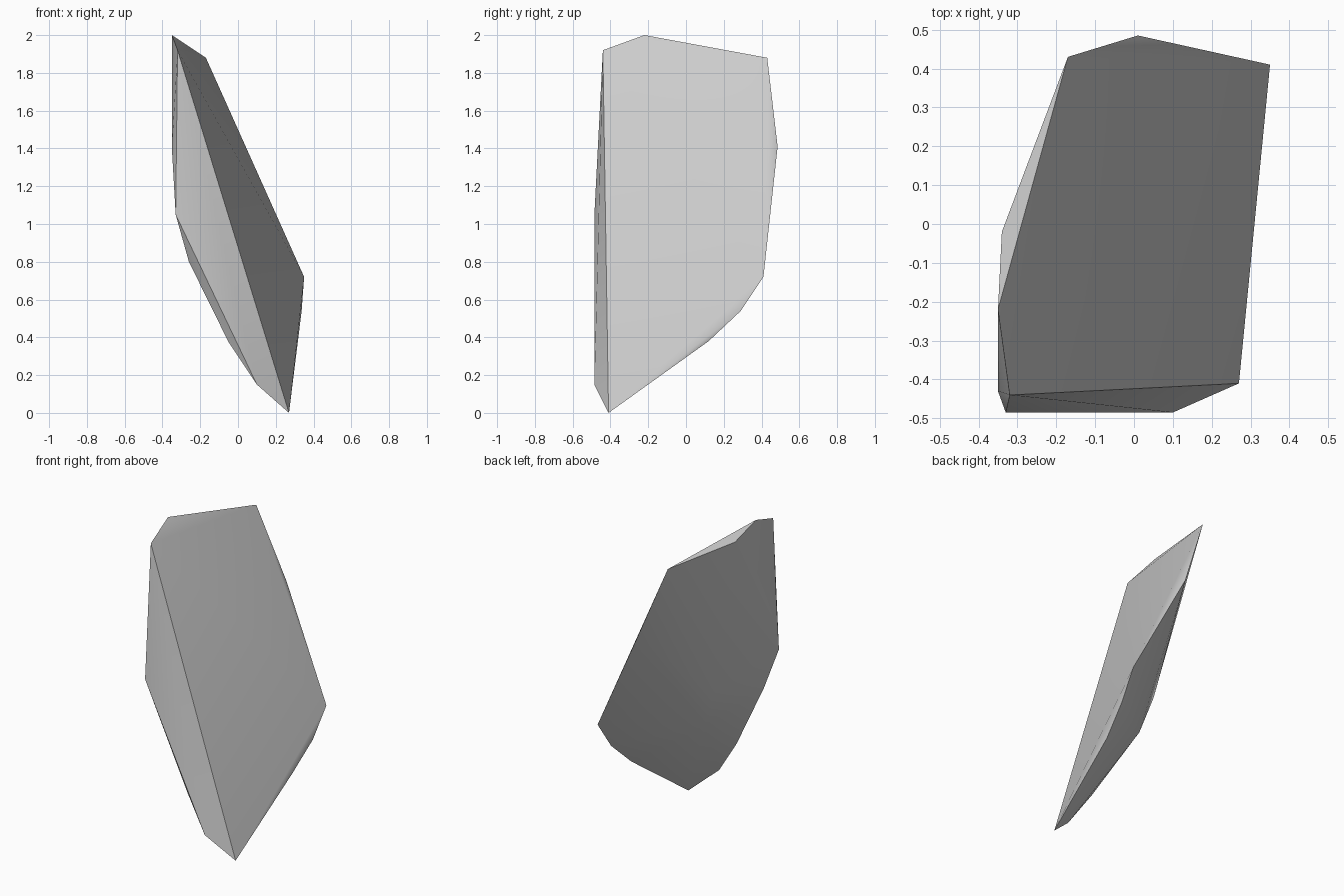
import bpy
import bmesh
import math

default_cube = bpy.data.objects.get("Cube")
if default_cube:
    bpy.data.objects.remove(default_cube, do_unlink=True)


def make_material(name, colour):
    material = bpy.data.materials.new(name)
    material.use_nodes = True
    material.diffuse_color = colour
    shader = material.node_tree.nodes["Principled BSDF"]
    shader.inputs["Base Color"].default_value = colour
    shader.inputs["Roughness"].default_value = 0.9
    return material


def make_hull(name, points, material):
    """Wrap a convex faceted solid around the given corner points."""
    bm = bmesh.new()
    corners = [bm.verts.new(point) for point in points]
    result = bmesh.ops.convex_hull(bm, input=corners)
    loose = {item for item in result["geom_interior"] + result["geom_unused"]
             if isinstance(item, bmesh.types.BMVert)}
    bmesh.ops.delete(bm, geom=list(loose), context="VERTS")
    bmesh.ops.recalc_face_normals(bm, faces=bm.faces)
    mesh = bpy.data.meshes.new(name)
    bm.to_mesh(mesh)
    bm.free()
    mesh.materials.append(material)
    shard = bpy.data.objects.new(name, mesh)
    bpy.context.collection.objects.link(shard)
    return shard


# Broad sloping face of the shard
broad_face = [
    (-.32, -.44, 1.92),
    (.27, -.41, 0),
    (.35, .41, .72),
    (-.17, .43, 1.88),
    (-.35, -.22, 2),
]

# Bevelled front edge
front_edge = [
    (.1, -.485, .15),
    (-.33, -.485, 1.05),
    (-.35, -.43, 1.4),
]

# Chipped lower edge and bulging far edge
outer_edges = [
    (.337, .29, .54),
    (.31, .12, .38),
    (.01, .485, 1.41),
]

# Rounded underside, fullest near its middle
underside = [
    (-.34, -.02, 1.93),
    (-.26, -.43, .8),
    (-.05, -.45, .375),
    (-.092, -.06, .65),
    (-.175, -.03, .9),
]

grey_stone = make_material("grey stone", (.6, .6, .6, 1))
shard = make_hull("rock_shard",
                  broad_face + front_edge + outer_edges + underside,
                  grey_stone)

# Soft shading across shallow creases, sharp along the main edges
bpy.ops.object.select_all(action="DESELECT")
shard.select_set(True)
bpy.context.view_layer.objects.active = shard
bpy.ops.object.shade_smooth_by_angle(angle=math.radians(35))
